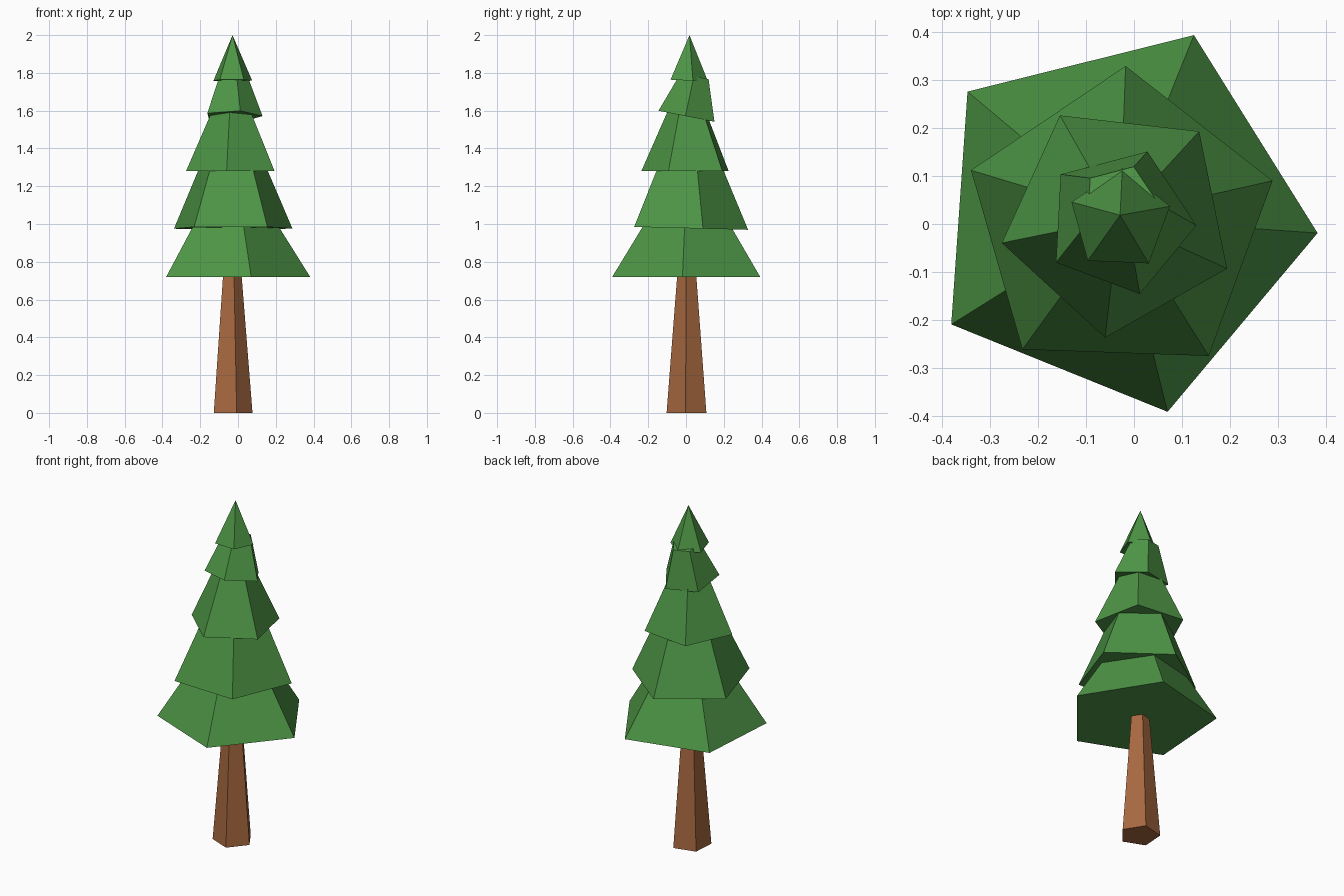
import bpy, bmesh
from math import radians
from mathutils import Matrix

if "Cube" in bpy.data.objects:
    bpy.data.objects.remove(bpy.data.objects["Cube"])

SIDES = 5


def material(name, color):
    m = bpy.data.materials.new(name)
    m.diffuse_color = color
    m.use_nodes = True
    m.node_tree.nodes["Principled BSDF"].inputs["Base Color"].default_value = m.diffuse_color
    return m


bark = material("bark", (0.39, 0.14, 0.05, 1))
needles = material("needles", (0.075, 0.30, 0.06, 1))


def frustum(name, mat, centre, r_bottom, r_top, height, turn, tilt=0.0):
    """Five-sided tapered block; centre is the middle of its base.
    turn = angle of the first corner, tilt = lean towards the back."""
    bm = bmesh.new()
    bmesh.ops.create_cone(bm, cap_ends=True, segments=SIDES, radius1=r_bottom,
                          radius2=r_top, depth=height,
                          matrix=Matrix.Translation((0, 0, height / 2)))
    # put a corner exactly on the requested angle
    v = min(bm.verts, key=lambda q: (round(q.co.z, 4), -q.co.x))
    from math import atan2
    spin = radians(turn) - atan2(v.co.y, v.co.x)
    bm.transform(Matrix.Translation(centre)
                 @ Matrix.Rotation(radians(-tilt), 4, 'X')
                 @ Matrix.Rotation(spin, 4, 'Z'))
    me = bpy.data.meshes.new(name)
    bm.to_mesh(me)
    bm.free()
    me.materials.append(mat)
    ob = bpy.data.objects.new(name, me)
    bpy.context.collection.objects.link(ob)
    return ob


# Trunk, tapering up into the lowest tier
frustum("trunk", bark, (-0.034, 0.005, 0), 0.111, 0.049, 0.78, -4)

# Foliage tiers: centre, bottom radius, top radius, height, turn, tilt
tiers = [
    ((-0.030, 0.010, 0.720), 0.413, 0.225, 0.30, -4, 0),
    ((-0.029, -0.001, 0.978), 0.330, 0.183, 0.33, 16, 1.5),
    ((-0.032, 0.010, 1.280), 0.248, 0.102, 0.33, -24.5, 0),
    ((-0.029, 0.005, 1.570), 0.159, 0.080, 0.215, -3, 11),
    ((-0.029, 0.008, 1.760), 0.108, 0.000, 0.24, 15.5, 2.5),
]
for i, (centre, r1, r2, h, turn, tilt) in enumerate(tiers, 1):
    frustum(f"foliage_tier_{i}", needles, centre, r1, r2, h, turn, tilt)
